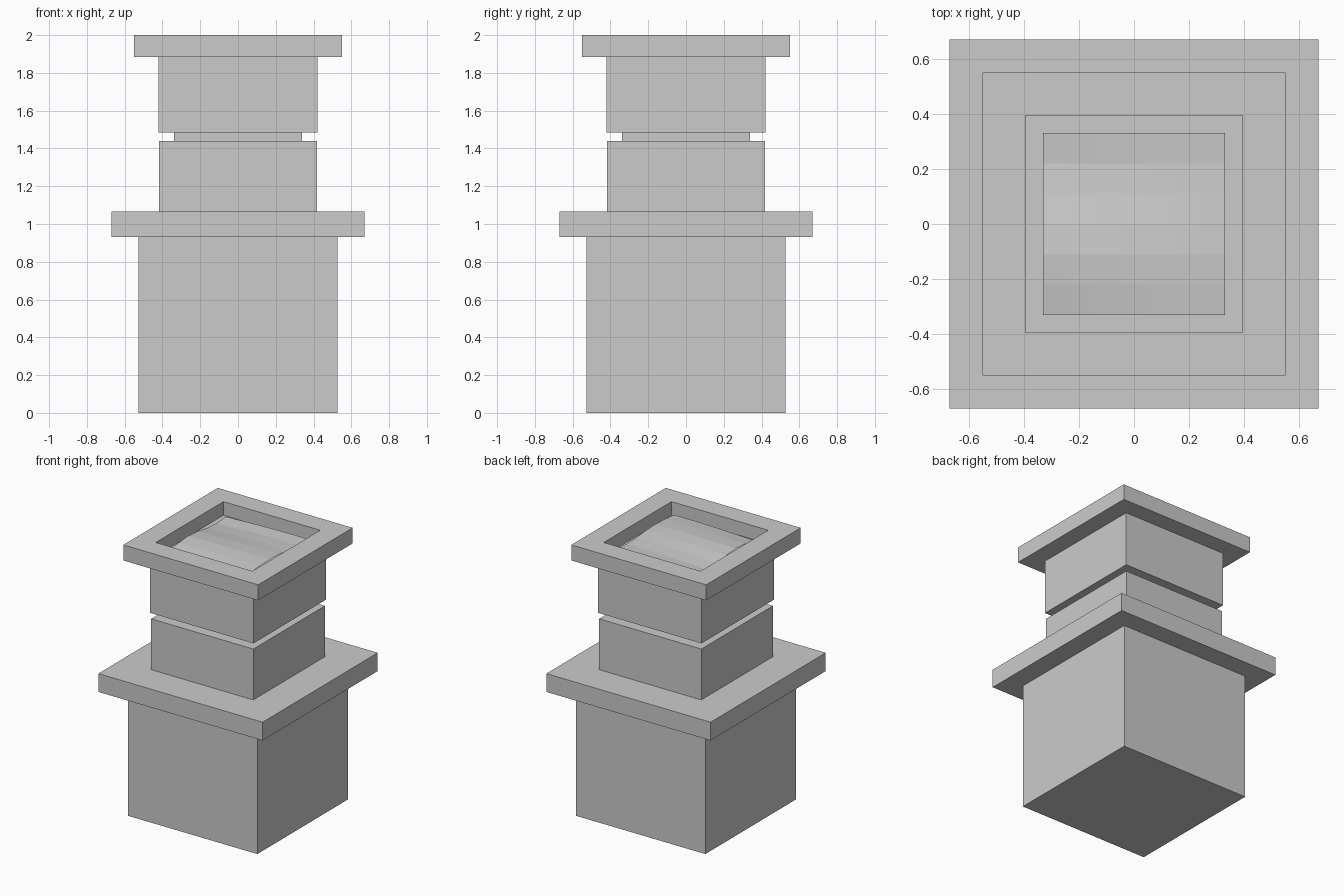
import bpy, bmesh, math

if "Cube" in bpy.data.objects:
    bpy.data.objects.remove(bpy.data.objects["Cube"])


def finish(bm, name):
    bmesh.ops.recalc_face_normals(bm, faces=bm.faces)
    mesh = bpy.data.meshes.new(name)
    bm.to_mesh(mesh)
    bm.free()
    obj = bpy.data.objects.new(name, mesh)
    bpy.context.collection.objects.link(obj)
    return obj


def square_block(name, half, z0, z1, hole=None, depth=0.0):
    """Square block; optionally with a square recess sunk into its top."""
    bm = bmesh.new()
    bmesh.ops.create_cube(bm, size=1)
    for v in bm.verts:
        v.co = (v.co.x * 2 * half, v.co.y * 2 * half, z1 if v.co.z > 0 else z0)
    if hole:
        bm.normal_update()
        top = max(bm.faces, key=lambda f: f.calc_center_median().z)
        bmesh.ops.inset_region(bm, faces=[top], thickness=half - hole)
        floor = bmesh.ops.extrude_face_region(bm, geom=[top])["geom"]
        bmesh.ops.translate(bm, vec=(0, 0, -depth),
                            verts=[g for g in floor if isinstance(g, bmesh.types.BMVert)])
        if top.is_valid:
            bmesh.ops.delete(bm, geom=[top], context='FACES_ONLY')
    return finish(bm, name)


# Stacked square tiers, bottom to top
square_block("base", 0.527, 0.0, 0.93)
square_block("lower_ledge", 0.67, 0.93, 1.065)
square_block("lower_shaft", 0.417, 1.065, 1.44)
square_block("neck", 0.34, 1.44, 1.485)
square_block("upper_shaft", 0.422, 1.485, 1.885)
square_block("cap_rim", 0.55, 1.885, 2.0, hole=0.33, depth=0.1)

# Gently uneven faceted fill inside the cap recess
bm = bmesh.new()
bmesh.ops.create_grid(bm, x_segments=7, y_segments=6, size=0.33)
for v in bm.verts:
    x, y = v.co.x, v.co.y
    wave = 0.013 * (1 - x) * math.sin(2 * math.pi * (y - 0.055) / 0.66)
    v.co.z = 1.945 - wave + 0.006 * math.sin(5 * (x + 0.15))
fill = finish(bm, "opening_fill")
